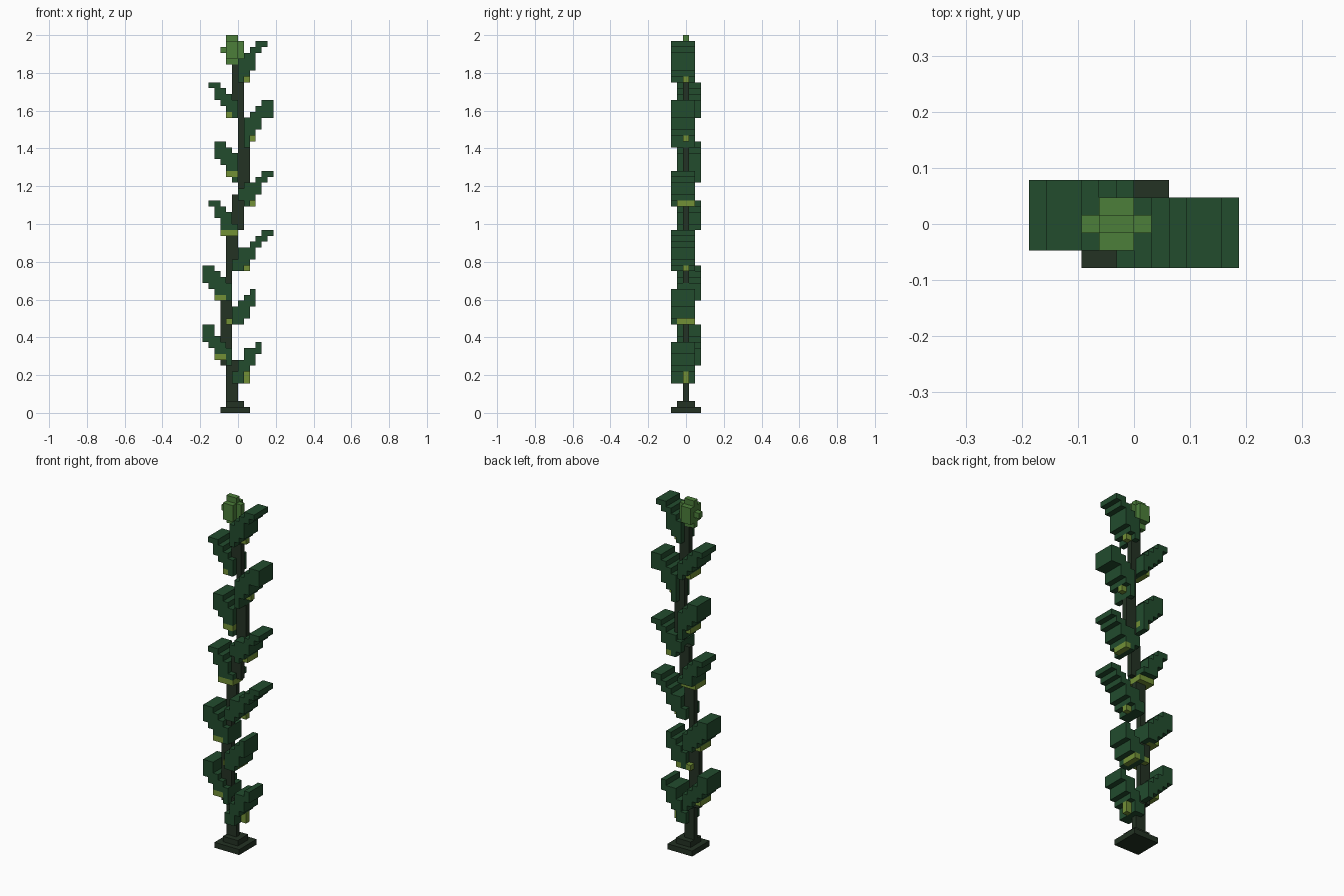
import bpy, bmesh, math
from mathutils import Vector

if "Cube" in bpy.data.objects:
    bpy.data.objects.remove(bpy.data.objects["Cube"])

V = 1 / 32  # edge of one cell


def material(name, rgb):
    m = bpy.data.materials.new(name)
    m.diffuse_color = (*rgb, 1)
    m.use_nodes = True
    m.node_tree.nodes["Principled BSDF"].inputs["Base Color"].default_value = m.diffuse_color
    return m


STEM = material("dark stem green", (0.017, 0.032, 0.017))
LEAF = material("leaf green", (0.016, 0.072, 0.027))
BUD = material("yellow green", (0.17, 0.28, 0.037))
TOP = material("light green", (0.072, 0.209, 0.042))

taken = set()


def block(x0, x1, y0, y1, z0, z1):
    """All cells of a box; upper limits are exclusive."""
    return {(x, y, z) for x in range(x0, x1) for y in range(y0, y1) for z in range(z0, z1)}


def build(name, cells, mat):
    """Make a blocky mesh from the outer faces of cells not already used."""
    cells = cells - taken
    taken.update(cells)
    bm = bmesh.new()
    for c in cells:
        for axis in range(3):
            for s in (-1, 1):
                n = list(c)
                n[axis] += s
                if tuple(n) in cells:
                    continue
                u, v = (axis + 1) % 3, (axis + 2) % 3
                corners = []
                for a, b in ((0, 0), (1, 0), (1, 1), (0, 1))[::s]:
                    p = Vector((c[0], c[1] - 0.5, c[2]))
                    p[axis] += s > 0
                    p[u] += a
                    p[v] += b
                    corners.append(bm.verts.new(p * V))
                bm.faces.new(corners)
    bmesh.ops.remove_doubles(bm, verts=bm.verts, dist=1e-4)
    bmesh.ops.dissolve_limit(bm, angle_limit=math.radians(1), verts=bm.verts, edges=bm.edges)
    me = bpy.data.meshes.new(name)
    bm.to_mesh(me)
    bm.free()
    me.materials.append(mat)
    ob = bpy.data.objects.new(name, me)
    bpy.context.collection.objects.link(ob)


def leaf(name, x0, bottoms, tops, right):
    """Stepped leaf: one column per bottom/top pair, four cells deep."""
    y0 = -2 if right else -1
    cells = set()
    for i, (lo, hi) in enumerate(zip(bottoms, tops)):
        cells |= block(x0 + i, x0 + i + 1, y0, y0 + 4, lo, hi)
    build(name, cells, LEAF)


# stepped foot
build("base", block(-3, 2, -2, 3, 0, 1) | block(-2, 1, -1, 2, 1, 2), STEM)

# buds below the leaves: x range, half depth, z range
for x0, x1, h, z0, z1 in ((1, 2, 0, 5, 7), (0, 1, 1, 15, 16), (-2, -1, 1, 15, 16),
                          (1, 2, 0, 24, 25), (2, 3, 1, 35, 36), (2, 3, 0, 46, 47),
                          (1, 2, 0, 56, 57), (-4, -2, 1, 9, 10), (-4, -2, 1, 19, 20),
                          (-3, 0, 1, 30, 31), (-2, 0, 1, 40, 41), (-2, -1, 1, 50, 51)):
    build("bud", block(x0, x1, -h, h + 1, z0, z1), BUD)

# leaves to the right
leaf("right_leaf_1", -1, (5, 5, 7, 8, 10), (7, 9, 11, 11, 12), True)
leaf("right_leaf_2", -1, (15, 15, 16, 18), (18, 19, 20, 21), True)
leaf("right_leaf_3", -1, (24, 24, 25, 26, 28, 29, 30), (26, 28, 28, 29, 30, 31, 31), True)
leaf("right_leaf_4", 0, (36, 35, 36, 37, 39, 40), (38, 39, 39, 40, 41, 41), True)
leaf("right_leaf_5", 1, (45, 47, 48, 50, 50), (50, 51, 52, 53, 53), True)
leaf("right_leaf_6", 0, (56, 57, 58, 61, 62), (60, 61, 62, 63, 63), True)

# leaves to the left
leaf("left_leaf_1", -6, (12, 11, 10, 9, 8), (15, 15, 13, 12, 11), False)
leaf("left_leaf_2", -6, (22, 21, 20, 19, 19), (25, 25, 24, 23, 22), False)
leaf("left_leaf_3", -5, (35, 33, 31, 31, 31), (36, 36, 35, 34, 32), False)
leaf("left_leaf_4", -4, (43, 42, 41, 39), (46, 46, 45, 44), False)
leaf("left_leaf_5", -5, (55, 53, 52, 51, 50), (56, 56, 55, 54, 53), False)

# flower head
build("flower_head", block(-2, 0, 0, 1, 59, 64) | block(-2, 0, -1, 2, 60, 63)
      | block(-3, -2, 0, 1, 61, 62) | block(0, 1, 0, 1, 60, 63), TOP)

# winding stem, one cell deep
stem = set()
for x0, x1, z0, z1 in ((-2, 0, 2, 9), (-3, -1, 8, 20), (-2, -1, 20, 25), (-2, 0, 25, 31),
                       (-1, 1, 31, 37), (0, 2, 37, 46), (0, 1, 46, 56), (-1, 0, 50, 59)):
    stem |= block(x0, x1, 0, 1, z0, z1)
build("stem", stem, STEM)
